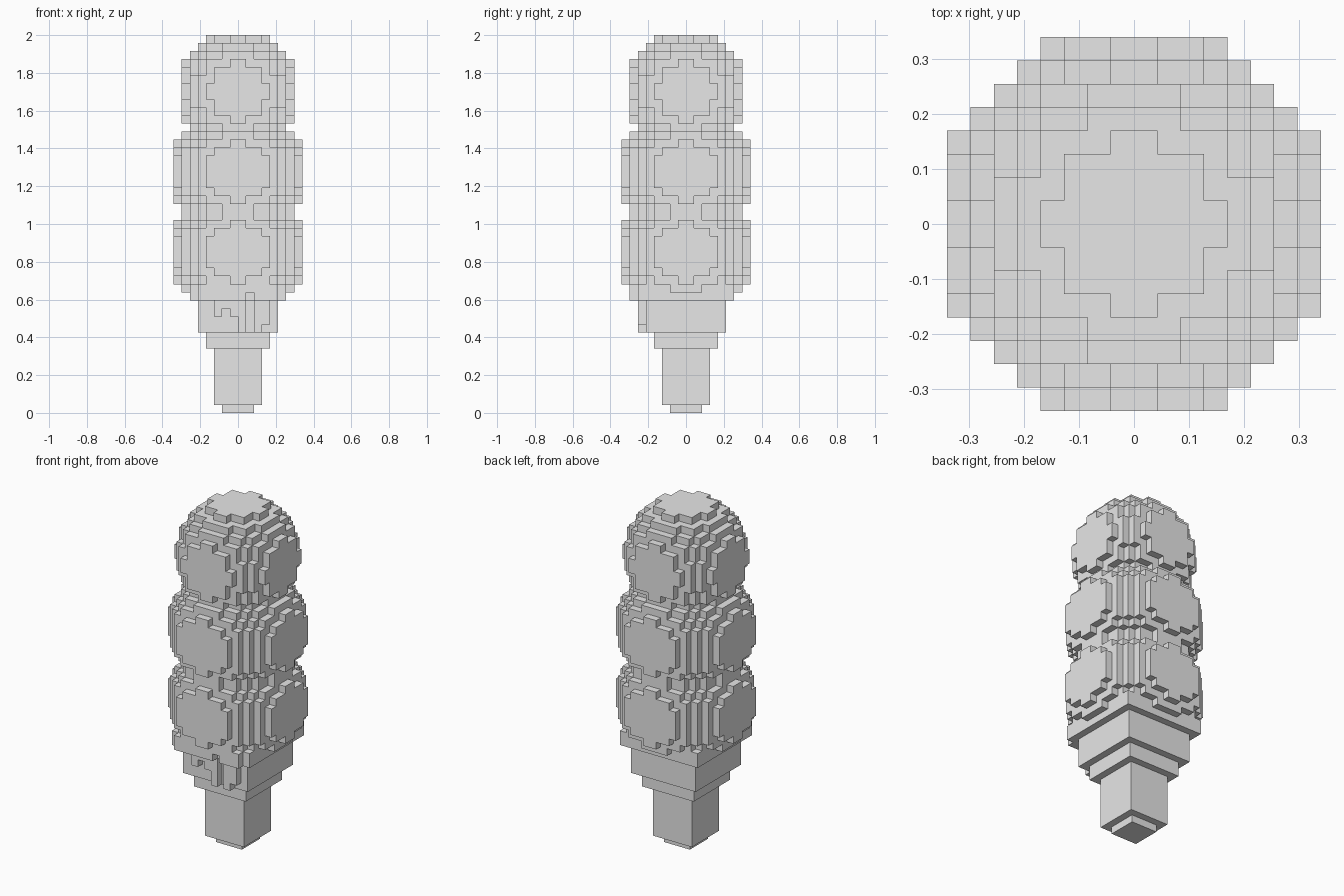
import bpy, bmesh
from mathutils import Vector

cube = bpy.data.objects.get("Cube")
if cube:
    bpy.data.objects.remove(cube)

U = 2 / 47  # size of one block

grey = bpy.data.materials.new("plain_grey")
grey.use_nodes = True
COLOUR = (0.8, 0.8, 0.8, 1)
grey.diffuse_color = COLOUR
grey.node_tree.nodes["Principled BSDF"].inputs["Base Color"].default_value = COLOUR

AXES = [Vector((1, 0, 0)), Vector((0, 1, 0)), Vector((0, 0, 1))]


def build_blocks(name, cells):
    """Skin a set of grid cells, keeping only the outer faces."""
    bm = bmesh.new()
    corners = {}

    def corner(p):
        key = tuple(round(c) for c in p)
        if key not in corners:
            corners[key] = bm.verts.new(Vector(key) * U)
        return corners[key]

    for cell in cells:
        for i, n in enumerate(AXES):
            a, b = AXES[(i + 1) % 3], AXES[(i + 2) % 3]
            for side in (0, 1):
                step = n if side else -n
                if tuple(int(c) for c in Vector(cell) + step) in cells:
                    continue
                o = Vector(cell) + n * side
                loop = [o, o + a, o + a + b, o + b]
                if not side:
                    loop.reverse()
                bm.faces.new([corner(p) for p in loop])
    bmesh.ops.dissolve_limit(bm, angle_limit=0.01, verts=bm.verts, edges=bm.edges)
    mesh = bpy.data.meshes.new(name)
    bm.to_mesh(mesh)
    bm.free()
    mesh.materials.append(grey)
    obj = bpy.data.objects.new(name, mesh)
    bpy.context.collection.objects.link(obj)


def box(x0, x1, y0, y1, z0, z1):
    return {(x, y, z) for x in range(x0, x1) for y in range(y0, y1) for z in range(z0, z1)}


def scoop(centre, z0, z1, limit, flatten):
    """Cells of a slightly flattened ball between two heights."""
    return {(x, y, z) for x, y, z in box(-9, 9, -9, 9, z0, z1)
            if (x + .5) ** 2 + (y + .5) ** 2 + flatten * (z + .5 - centre) ** 2 <= limit}


# Stepped square cone: half width, bottom, top
cone = set()
for h, z0, z1 in [(2, 0, 1), (3, 1, 8), (4, 8, 10), (5, 10, 14), (6, 14, 16)]:
    cone |= box(-h, h, -h, h, z0, z1)
build_blocks("cone", cone)

# Three stacked scoops
build_blocks("lower_scoop", scoop(20, 15, 25, 71.2, 1.15))
build_blocks("middle_scoop", scoop(30, 25, 36, 71.2, 1.15))
build_blocks("top_scoop", scoop(40, 36, 47, 55.5, 1))

# Melted drips on the front: column and lowest block
drips = box(-5, 5, -7, -6, 14, 16) - box(1, 2, -7, -6, 14, 15)
for x, low in [(-3, 12), (-2, 13), (-1, 12), (0, 10), (2, 10), (3, 11)]:
    drips |= box(x, x + 1, -6, -5, low, 14)
build_blocks("drips", drips)
